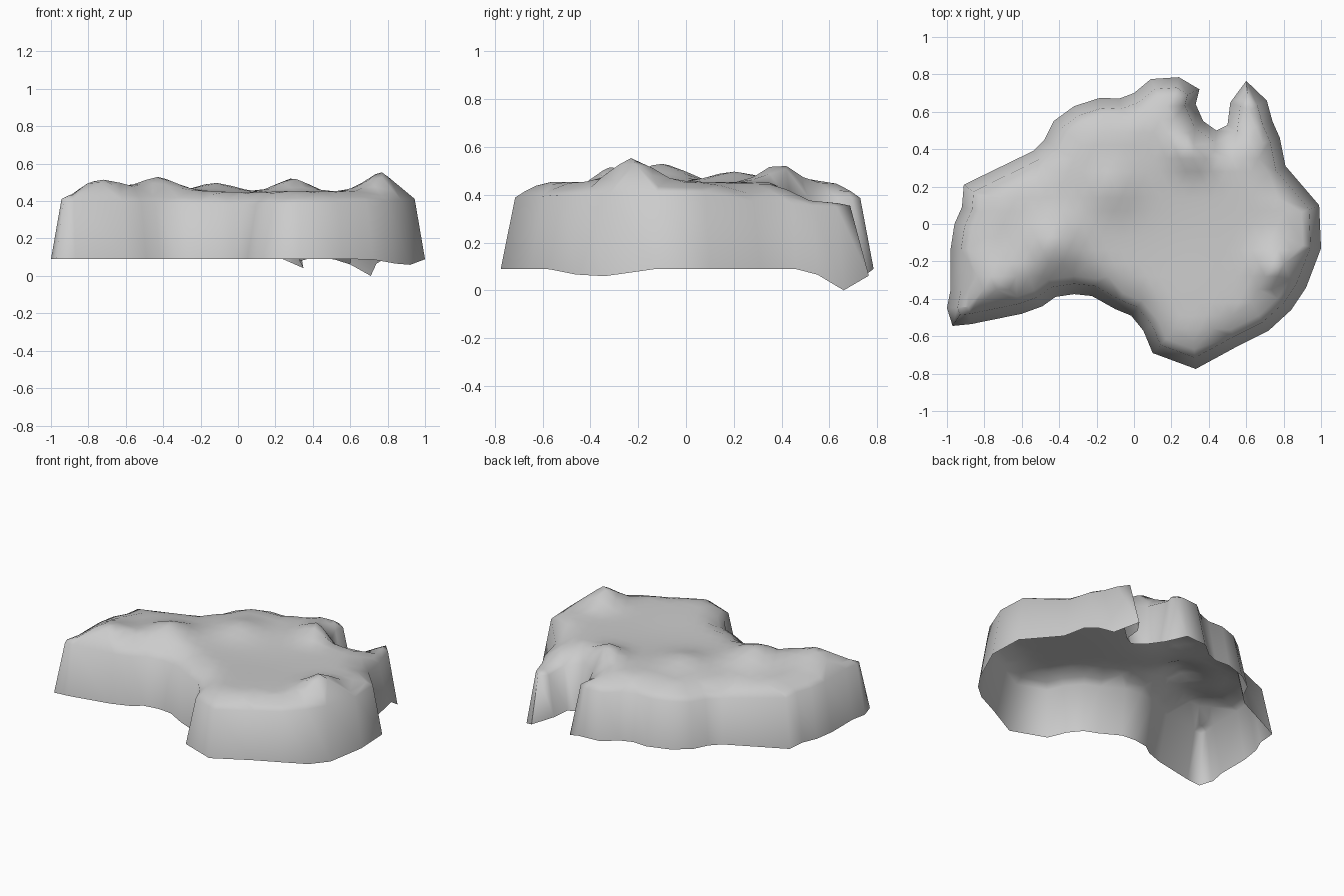
import bpy
import bmesh
import math
from mathutils import Vector
from mathutils.geometry import delaunay_2d_cdt, intersect_point_line

if "Cube" in bpy.data.objects:
    bpy.data.objects.remove(bpy.data.objects["Cube"], do_unlink=True)

# Coastline at the foot of the cliffs, clockwise from the north-west
COAST = [Vector(p) for p in (
    (-.91, .21), (-.54, .39), (-.48, .45), (-.43, .55), (-.32, .63), (-.18, .675),
    (-.08, .67), (0, .7), (.09, .775), (.24, .785), (.35, .72), (.33, .64),
    (.37, .55), (.44, .5), (.5, .53), (.515, .65), (.6, .765), (.71, .66),
    (.74, .55), (.78, .46), (.81, .31), (.99, .1), (1, -.13), (.92, -.34),
    (.84, -.46), (.72, -.57), (.56, -.65), (.33, -.775), (.1, -.69), (.05, -.57),
    (-.015, -.49), (-.1, -.455), (-.225, -.385), (-.32, -.375), (-.42, -.39),
    (-.49, -.44), (-.6, -.48), (-.87, -.535), (-.97, -.545), (-1, -.45),
    (-.98, -.35), (-.98, -.13), (-.96, 0), (-.92, .09))]

# Hills as x, y, height, radius; lows of the whole surface; dips of the lower rim
HILLS = ((.77, -.23, .1, .12), (-.43, -.1, .075, .14), (.32, .42, .09, .12),
         (-.72, -.32, .06, .16), (-.12, .2, .045, .14))
LOWS = ((.62, .6, .055, .17), (.82, .36, .045, .15), (.2, -.05, .015, .3),
        (-.6, .4, .025, .3))
DIPS = ((.71, .66, .09, .1), (.35, .71, .05, .06), (.6, .76, .02, .06),
        (.9, -.39, .035, .15))
INSET = .055
GRID = .07


def bumps(p, table):
    return sum(h * math.exp(-((p.x - x) ** 2 + (p.y - y) ** 2) / r ** 2)
               for x, y, h, r in table)


def inset(loop, width):
    """Shrink a clockwise loop evenly, with mitred corners."""
    result = []
    for i, p in enumerate(loop):
        a = (p - loop[i - 1]).normalized()
        b = (loop[(i + 1) % len(loop)] - p).normalized()
        na, nb = Vector((a.y, -a.x)), Vector((b.y, -b.x))
        mid = (na + nb).normalized()
        result.append(p + mid * width / max(mid.dot(na), .7))
    return result


def edge_distance(p, loop):
    best = 9.0
    for i, a in enumerate(loop):
        q, t = intersect_point_line(p, loop[i - 1], a)
        q = loop[i - 1].lerp(a, min(max(t, 0), 1))
        best = min(best, (p - q).length)
    return best


def inside(p, loop):
    hit = False
    for i, a in enumerate(loop):
        b = loop[i - 1]
        if (a.y > p.y) != (b.y > p.y):
            if p.x < (b.x - a.x) * (p.y - a.y) / (b.y - a.y) + a.x:
                hit = not hit
    return hit


shoulder = inset(COAST, INSET)


def land_height(p):
    """Rounded shoulder rising to a gently hilly plateau."""
    t = min(edge_distance(p, shoulder) / .13, 1)
    t = 1 - (1 - t) ** 1.5
    low = .385 + .03 * p.x ** 2
    return low + t * (.455 + bumps(p, HILLS) - low) - bumps(p, LOWS)


# Scatter points across the plateau and triangulate within the shoulder
points = list(shoulder)
points += [p for p in inset(shoulder, .04)
           if inside(p, shoulder) and edge_distance(p, shoulder) > .03]
steps = int(1 / GRID) + 1
for i in range(-steps, steps + 1):
    for j in range(-steps, steps + 1):
        p = Vector(((i + .5 * (j % 2)) * GRID, j * GRID))
        if inside(p, shoulder) and edge_distance(p, shoulder) > .075:
            points.append(p)
points += [Vector((x, y)) for x, y, h, r in HILLS]
count = len(shoulder)
rim = [(i, (i + 1) % count) for i in range(count)]
flat, _, tris, *_ = delaunay_2d_cdt(points, rim, [], 1, 1e-5)

bm = bmesh.new()
verts = [bm.verts.new((p.x, p.y, land_height(p))) for p in flat]
for tri in tris:
    bm.faces.new([verts[k] for k in tri])

# Cliffs, open underneath
foot = [bm.verts.new((p.x, p.y, .09 - bumps(p, DIPS))) for p in COAST]
crest = [bm.verts.new((p.x, p.y, land_height(p))) for p in shoulder]
for i, j in rim:
    bm.faces.new((foot[i], crest[i], crest[j], foot[j]))
bmesh.ops.remove_doubles(bm, verts=bm.verts, dist=1e-4)
bmesh.ops.recalc_face_normals(bm, faces=bm.faces)
top_face = max(bm.faces, key=lambda f: abs(f.normal.z))
if top_face.normal.z < 0:
    bmesh.ops.reverse_faces(bm, faces=bm.faces)

# Stand the lowest rim point on the ground
lowest = min(v.co.z for v in bm.verts)
bmesh.ops.translate(bm, verts=bm.verts, vec=(0, 0, -lowest))

mesh = bpy.data.meshes.new("landmass")
bm.to_mesh(mesh)
bm.free()
land = bpy.data.objects.new("landmass", mesh)
bpy.context.collection.objects.link(land)

grey = bpy.data.materials.new("stone_grey")
grey.use_nodes = True
grey.diffuse_color = (.6, .6, .6, 1)
grey.node_tree.nodes["Principled BSDF"].inputs["Base Color"].default_value = (.6, .6, .6, 1)
mesh.materials.append(grey)

bpy.context.view_layer.objects.active = land
land.select_set(True)
bpy.ops.object.shade_smooth_by_angle(angle=math.radians(80))
